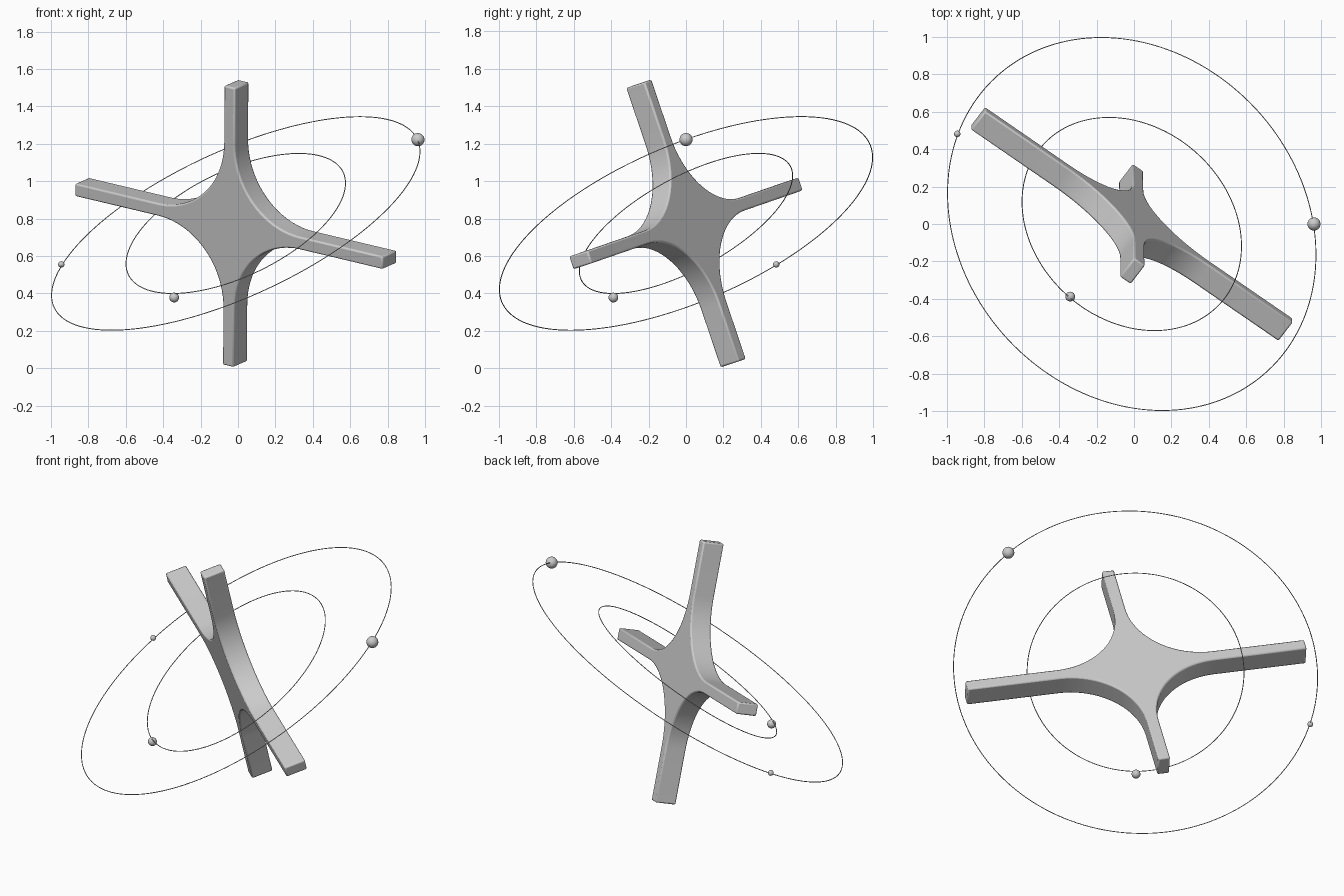
import bpy, bmesh, math
from mathutils import Vector, Matrix

if "Cube" in bpy.data.objects:
    bpy.data.objects.remove(bpy.data.objects["Cube"])

CENTRE = Vector((-0.012, 0.0, 0.774))
grey = bpy.data.materials.new("light grey")
grey.diffuse_color = (0.6, 0.6, 0.6, 1)
grey.use_nodes = True
grey.node_tree.nodes["Principled BSDF"].inputs["Base Color"].default_value = grey.diffuse_color


def finish(obj, angle=35):
    obj.data.materials.append(grey)
    bpy.ops.object.select_all(action='DESELECT')
    obj.select_set(True)
    bpy.context.view_layer.objects.active = obj
    bpy.ops.object.shade_smooth_by_angle(angle=math.radians(angle))


# Four-armed star: arms along u (long) and v (short), thickness along n
u = Vector((0.809, -0.556, -0.192)).normalized()
n = u.cross(Vector((0, -0.317, 0.948))).normalized()
v = n.cross(u)
LONG, SHORT, HALF, THICK, R, STEPS = 1.017, 0.788, 0.036, 0.13, 0.43, 20

corner = [(LONG, HALF)]
for i in range(STEPS + 1):
    a = math.pi / 2 * i / STEPS
    corner.append((HALF + R - R * math.sin(a), HALF + R - R * math.cos(a)))
corner.append((HALF, SHORT))
flip = [(-x, y) for x, y in reversed(corner)]
half = corner + flip
outline = half + [(-x, -y) for x, y in half]

bm = bmesh.new()
base = bm.faces.new([bm.verts.new((x, y, -THICK / 2)) for x, y in outline])
top = bmesh.ops.extrude_face_region(bm, geom=[base])["geom"]
bmesh.ops.translate(bm, vec=(0, 0, THICK),
                    verts=[e for e in top if isinstance(e, bmesh.types.BMVert)])
bmesh.ops.recalc_face_normals(bm, faces=bm.faces)
mesh = bpy.data.meshes.new("star_body")
bm.to_mesh(mesh)
bm.free()
star = bpy.data.objects.new("star_body", mesh)
bpy.context.collection.objects.link(star)
star.matrix_world = Matrix.Translation(CENTRE) @ Matrix((u, v, n)).transposed().to_4x4()
bevel = star.modifiers.new("soft_edges", 'BEVEL')
bevel.width = 0.009
bevel.segments = 2
bevel.limit_method = 'ANGLE'
bevel.angle_limit = math.radians(40)
finish(star, 40)

# Thin tilted orbit rings
for name, radius, axis in (("outer_orbit", 1.07, (-0.391, -0.363, 0.846)),
                           ("inner_orbit", 0.636, (-0.386, -0.444, 0.808))):
    bpy.ops.mesh.primitive_torus_add(
        major_radius=radius, minor_radius=0.0025, major_segments=160, minor_segments=8,
        location=CENTRE, rotation=Vector(axis).to_track_quat('Z', 'Y').to_euler())
    ring = bpy.context.object
    ring.name = name
    finish(ring, 60)

# Small balls riding on the orbits
for name, radius, place in (("large_ball", 0.035, (0.962, 0.0, 1.222)),
                            ("medium_ball", 0.026, (-0.341, -0.388, 0.378)),
                            ("small_ball", 0.017, (-0.945, 0.482, 0.555))):
    bpy.ops.mesh.primitive_uv_sphere_add(segments=32, ring_count=16, radius=radius, location=place)
    ball = bpy.context.object
    ball.name = name
    finish(ball)
